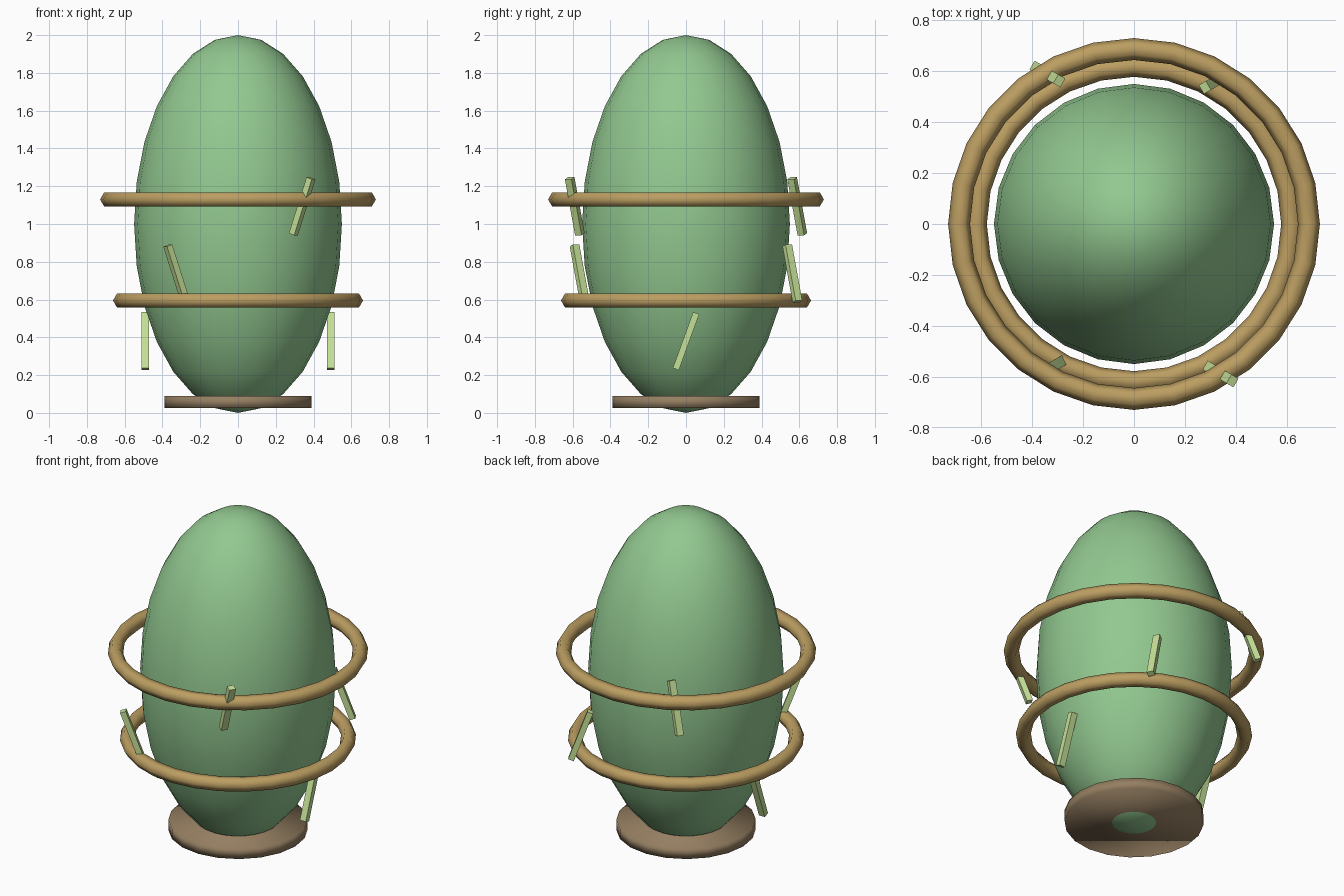
import bpy
import bmesh
from math import radians, sin, cos, tau
from mathutils import Matrix, Vector

if "Cube" in bpy.data.objects:
    bpy.data.objects.remove(bpy.data.objects["Cube"], do_unlink=True)


def make_material(name, rgb):
    mat = bpy.data.materials.new(name)
    mat.use_nodes = True
    mat.diffuse_color = (*rgb, 1)
    mat.node_tree.nodes["Principled BSDF"].inputs["Base Color"].default_value = (*rgb, 1)
    return mat


leaf_green = make_material("leaf green", (0.29, 0.58, 0.28))
pale_green = make_material("pale green", (0.56, 0.75, 0.31))
golden_wood = make_material("golden wood", (0.50, 0.34, 0.12))
dull_brown = make_material("dull brown", (0.30, 0.21, 0.12))


def finish(name, bm, mat, smooth=True):
    """Turn a bmesh into a named object with one material."""
    bmesh.ops.recalc_face_normals(bm, faces=bm.faces)
    for face in bm.faces:
        face.smooth = smooth
    mesh = bpy.data.meshes.new(name)
    bm.to_mesh(mesh)
    bm.free()
    mesh.materials.append(mat)
    obj = bpy.data.objects.new(name, mesh)
    bpy.context.collection.objects.link(obj)
    return obj


def make_ring(name, z, radius, tube):
    """Ring with a six-sided section, spun around the z axis."""
    bm = bmesh.new()
    points = [bm.verts.new((radius + tube * cos(tau * i / 6), 0, z + tube * sin(tau * i / 6)))
              for i in range(6)]
    edges = [bm.edges.new((points[i], points[(i + 1) % 6])) for i in range(6)]
    bmesh.ops.spin(bm, geom=points + edges, cent=(0, 0, 0), axis=(0, 0, 1),
                   angle=tau, steps=28, use_merge=True)
    bmesh.ops.remove_doubles(bm, verts=bm.verts, dist=0.0001)
    bmesh.ops.rotate(bm, verts=bm.verts, matrix=Matrix.Rotation(tau / 4, 3, "Z"))
    finish(name, bm, golden_wood)


def make_slat(name, place, turn):
    """Thin leaning bar."""
    bm = bmesh.new()
    matrix = (Matrix.Translation(place) @ Matrix.Rotation(turn, 4, "Z")
              @ Matrix.Rotation(radians(-20), 4, "X")
              @ Matrix.Diagonal((0.04, 0.034, 0.315, 1)))
    bmesh.ops.create_cube(bm, size=1, matrix=matrix)
    finish(name, bm, pale_green, smooth=False)


# Tall egg-shaped body
bm = bmesh.new()
bmesh.ops.create_uvsphere(bm, u_segments=24, v_segments=14, radius=1,
                          matrix=Matrix.Translation((0, 0, 1)) @ Matrix.Diagonal((0.55, 0.55, 1, 1)))
finish("egg_body", bm, leaf_green)

# Round foot
bm = bmesh.new()
bmesh.ops.create_cone(bm, cap_ends=True, segments=20, radius1=0.39, radius2=0.39,
                      depth=0.065, matrix=Matrix.Translation((0, 0, 0.058)))
finish("base_disc", bm, dull_brown)

# Two rings floating around the body
make_ring("lower_ring", 0.595, 0.62, 0.042)
make_ring("upper_ring", 1.13, 0.687, 0.043)

# Three opposite pairs of slats, climbing and turning
for level, (label, z, radius) in enumerate((("lower", 0.38, 0.492),
                                            ("middle", 0.738, 0.65),
                                            ("upper", 1.094, 0.68))):
    turn = level * tau / 3
    pair = (("a", 0), ("b", tau / 2))
    # the middle and upper pairs keep the same lean on both sides
    lean = -turn
    for side, extra in pair:
        angle = lean + extra
        make_slat(f"{label}_slat_{side}",
                  Vector((radius * cos(angle), radius * sin(angle), z)),
                  turn=-lean)
